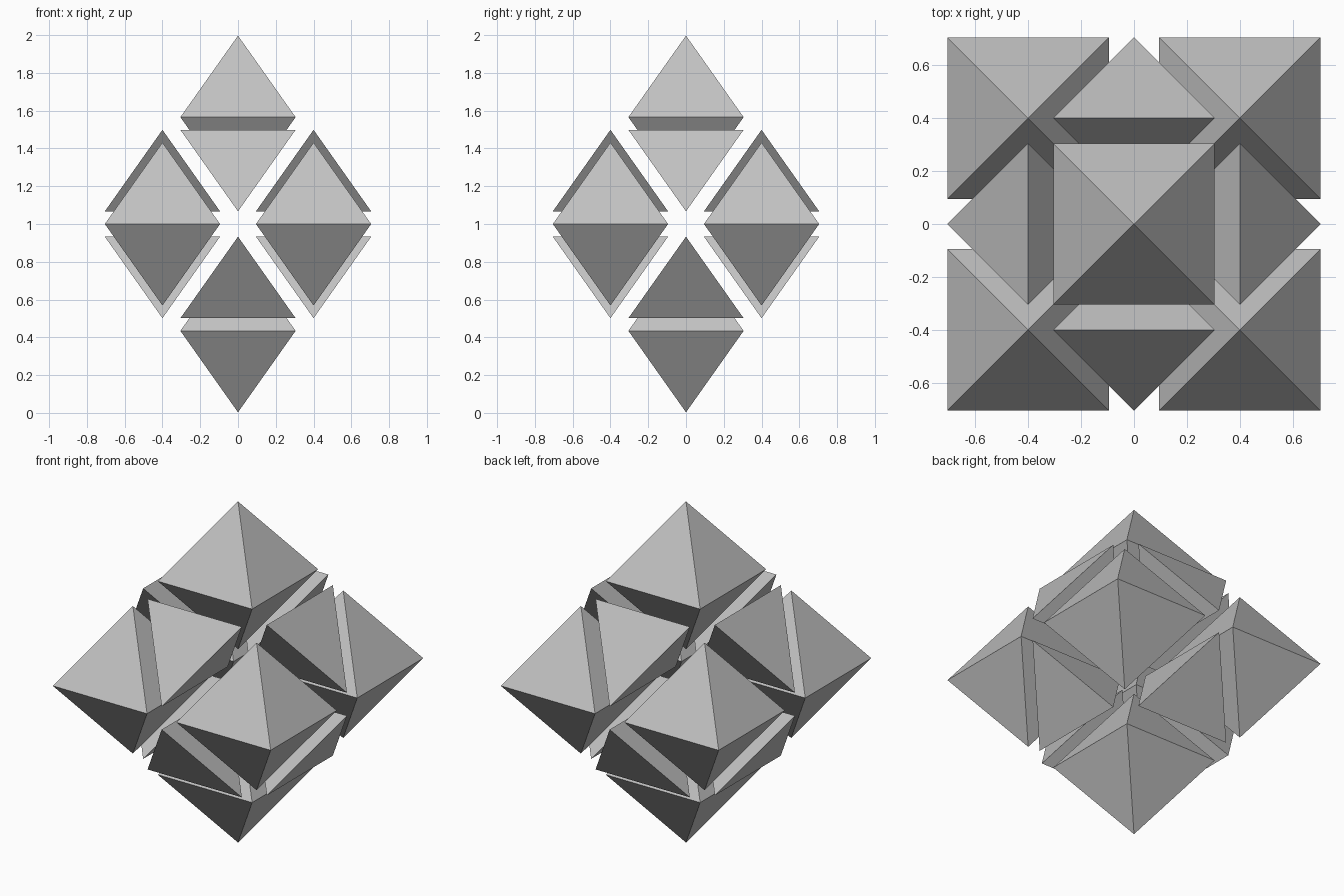
import bpy
import bmesh
from math import sqrt
from mathutils import Matrix, Vector

cube = bpy.data.objects.get("Cube")
if cube:
    bpy.data.objects.remove(cube, do_unlink=True)

HALF = 0.305              # half the edge of every small solid
RISE = HALF * sqrt(2)     # half the height of a small octahedron
GAP = 0.095               # sideways spread of the pieces
LIFT = GAP * sqrt(2)      # upward spread of the end pieces
MIDDLE = Vector((0, 0, 1))

grey = bpy.data.materials.new("plain grey")
grey.use_nodes = True
grey.diffuse_color = (0.54, 0.54, 0.54, 1)
grey.node_tree.nodes["Principled BSDF"].inputs["Base Color"].default_value = (0.54, 0.54, 0.54, 1)


def solid(name, points, place):
    """Flat-faced convex solid through the given corner points."""
    bm = bmesh.new()
    for p in points:
        bm.verts.new(p)
    bmesh.ops.convex_hull(bm, input=bm.verts[:])
    bmesh.ops.recalc_face_normals(bm, faces=bm.faces[:])
    mesh = bpy.data.meshes.new(name)
    bm.to_mesh(mesh)
    bm.free()
    mesh.materials.append(grey)
    obj = bpy.data.objects.new(name, mesh)
    obj.location = MIDDLE + Vector(place)
    bpy.context.collection.objects.link(obj)


# Octahedra: one at each end and one at each corner of the middle layer
octahedron = [(x, y, 0) for x in (-HALF, HALF) for y in (-HALF, HALF)]
octahedron += [(0, 0, RISE), (0, 0, -RISE)]
for end, s in (("top", 1), ("bottom", -1)):
    solid(end + "_octahedron", octahedron, (0, 0, s * (RISE + LIFT)))
for depth, sy in (("front", -1), ("back", 1)):
    for side, sx in (("left", 1), ("right", -1)):
        reach = HALF + GAP
        solid(f"{depth}_{side}_octahedron", octahedron, (sx * reach, sy * reach, 0))

# Tetrahedra: one in the middle of each large face, pushed straight outward
for level, s in (("upper", 1), ("lower", -1)):
    tetrahedron = [(0, 0, 0), (0, -2 * HALF, 0),
                   (-HALF, -HALF, s * RISE), (HALF, -HALF, s * RISE)]
    push = Vector((0, -GAP, s * GAP / sqrt(2)))
    for turn, side in enumerate(("front", "left", "back", "right")):
        spin = Matrix.Rotation(turn * 1.5707963, 3, "Z")
        solid(f"{level}_{side}_tetrahedron",
              [spin @ Vector(p) for p in tetrahedron], spin @ push)
